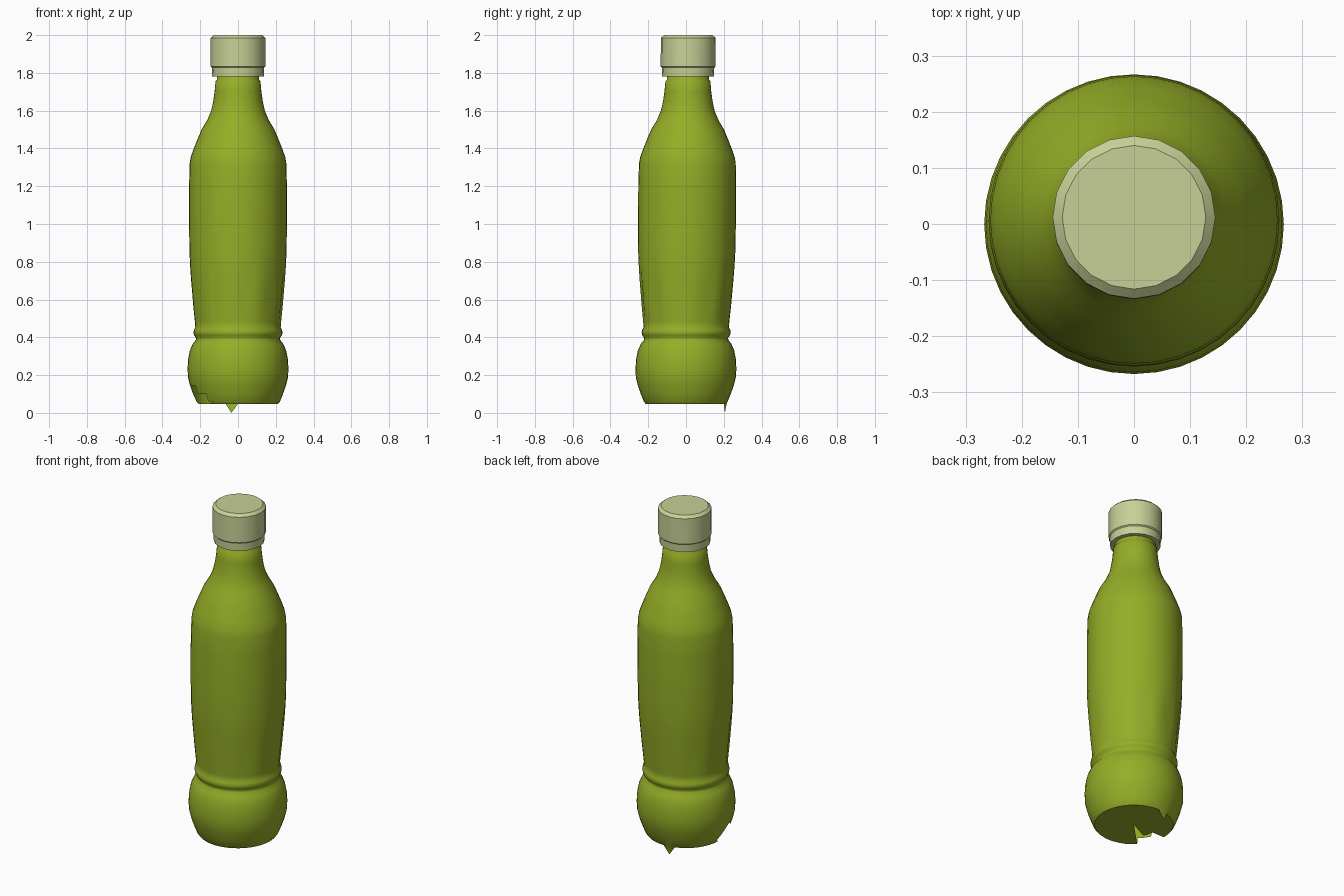
import bpy, bmesh, math

cube = bpy.data.objects.get("Cube")
if cube:
    bpy.data.objects.remove(cube, do_unlink=True)


def make_material(name, rgb):
    mat = bpy.data.materials.new(name)
    mat.use_nodes = True
    mat.diffuse_color = (*rgb, 1)
    bsdf = mat.node_tree.nodes["Principled BSDF"]
    bsdf.inputs["Base Color"].default_value = (*rgb, 1)
    bsdf.inputs["Roughness"].default_value = 0.6
    return mat


olive = make_material("olive_green", (0.30, 0.42, 0.02))
pale = make_material("pale_green", (0.57, 0.64, 0.31))


def lean(z):
    # The bottle tilts very slightly backwards
    return -0.002 + 0.007 * z


def lathe(bm, profile, segments, shape=None):
    """Spin (radius, z) points round the axis; radius 0 makes a pole."""
    rings = []
    for r, z in profile:
        if r == 0:
            rings.append([bm.verts.new((0, lean(z), z))] * segments)
            continue
        ring = []
        for i in range(segments):
            a = math.tau * i / segments
            rr = r + (shape(i, z) if shape else 0)
            ring.append(bm.verts.new((rr * math.cos(a), rr * math.sin(a) + lean(z), z)))
        rings.append(ring)
    for lo, hi in zip(rings, rings[1:]):
        for i in range(segments):
            j = (i + 1) % segments
            quad = [lo[i], lo[j], hi[j], hi[i]]
            bm.faces.new(list(dict.fromkeys(quad)))
    return rings


def finish(bm, name, mat, angle):
    mesh = bpy.data.meshes.new(name)
    bm.to_mesh(mesh)
    bm.free()
    obj = bpy.data.objects.new(name, mesh)
    bpy.context.collection.objects.link(obj)
    mesh.materials.append(mat)
    bpy.ops.object.select_all(action="DESELECT")
    obj.select_set(True)
    bpy.context.view_layer.objects.active = obj
    bpy.ops.object.shade_smooth_by_angle(angle=math.radians(angle))
    return obj


def face_angle(face):
    c = face.calc_center_median()
    return math.degrees(math.atan2(c.y, c.x)) % 360, c


SEGS = 40
# Bottle wall: foot, bulge, waist bead, tapered body, shoulder, neck and lip
wall = [
    (0.212, 0.048), (0.222, 0.060), (0.238, 0.100), (0.254, 0.145),
    (0.265, 0.190), (0.267, 0.235), (0.264, 0.285), (0.255, 0.330),
    (0.240, 0.365), (0.224, 0.385), (0.222, 0.397), (0.232, 0.410),
    (0.236, 0.425), (0.233, 0.440), (0.226, 0.452), (0.228, 0.480),
    (0.232, 0.520), (0.237, 0.570), (0.242, 0.630), (0.248, 0.700),
    (0.253, 0.770), (0.257, 0.850), (0.259, 1.000), (0.259, 1.200),
    (0.256, 1.320), (0.250, 1.355), (0.234, 1.400), (0.214, 1.450),
    (0.193, 1.500), (0.163, 1.550), (0.142, 1.600), (0.131, 1.650),
    (0.124, 1.700), (0.119, 1.755), (0.112, 1.762), (0.110, 1.810),
]


def flutes(i, z):
    # Ten shallow grooves on the lower body, fading out upwards
    if i % 4 == 3 and 0.47 < z < 0.78:
        return -0.007 * math.sin(math.pi * (z - 0.44) / 0.36)
    return 0


bm = bmesh.new()
rings = lathe(bm, wall, SEGS, flutes)

# Torn spike hanging from the back of the foot
rings[0][11].co = (-0.035, 0.206, 0.0)

# Broken notch in the foot on the right side
low = [f for f in bm.faces if f.calc_center_median().z < 0.14]
bmesh.ops.triangulate(bm, faces=low)
broken = []
for f in bm.faces:
    a, c = face_angle(f)
    limit = 0.14 - 0.0035 * max(0, a - 206) - 0.005 * max(0, 188 - a)
    if 168 < a < 229 and c.z < limit:
        broken.append(f)
bmesh.ops.delete(bm, geom=broken, context="FACES")
bmesh.ops.recalc_face_normals(bm, faces=bm.faces)
finish(bm, "bottle_body", olive, 50)

# Flat bottom with the matching piece missing
bm = bmesh.new()
lathe(bm, [(0, 0.048), (0.13, 0.048), (0.212, 0.048)], SEGS)
broken = []
for f in bm.faces:
    a, c = face_angle(f)
    outer = math.hypot(c.x, c.y) > 0.14
    if (178 if outer else 209) < a < 229:
        broken.append(f)
bmesh.ops.delete(bm, geom=broken, context="FACES")
bmesh.ops.recalc_face_normals(bm, faces=bm.faces)
for f in bm.faces:
    if f.normal.z > 0:
        f.normal_flip()
finish(bm, "bottle_bottom", olive, 30)

# Screw cap with a narrower lower band and a bevelled top
bm = bmesh.new()
cap = [(0.108, 1.795), (0.108, 1.782), (0.137, 1.782), (0.139, 1.828),
       (0.145, 1.834), (0.145, 1.985), (0.128, 2.0), (0, 2.0)]
lathe(bm, cap, 20)
bmesh.ops.recalc_face_normals(bm, faces=bm.faces)
finish(bm, "bottle_cap", pale, 30)
